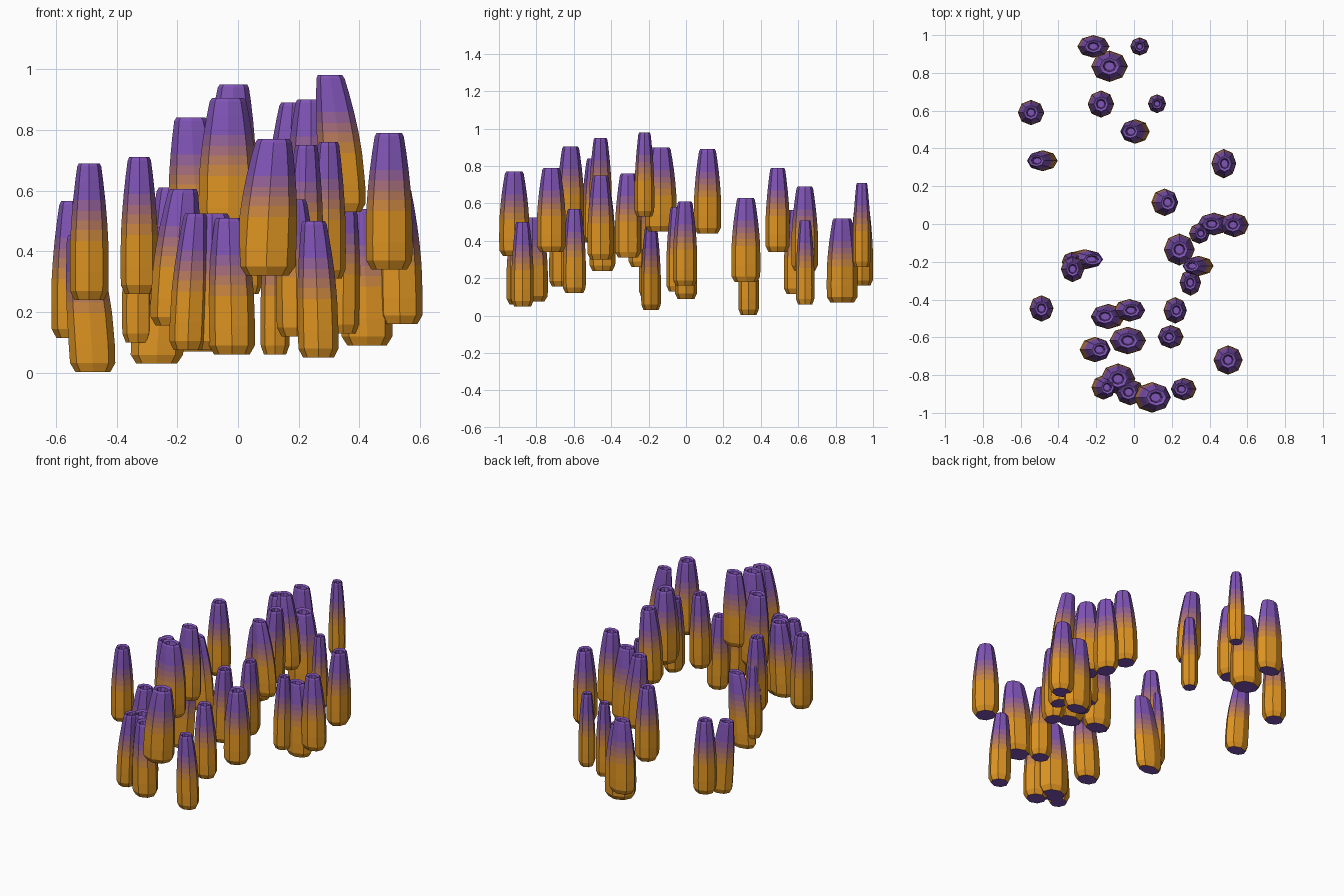
import bpy, bmesh, math

H = 0.45      # every tube has the same height
SIDES = 8

def srgb(c):
    return [(v / 255 / 12.92) if v < 10 else ((v / 255 + 0.055) / 1.055) ** 2.4 for v in c]

# Colours: orange base, blended bands, purple tip
ORANGE, PURPLE = (222, 148, 34), (128, 84, 182)
NAMES = ["orange", "tan_orange", "tan", "mauve_brown", "mauve", "purple"]
mats = []
for i, name in enumerate(NAMES):
    t = i / (len(NAMES) - 1)
    m = bpy.data.materials.new(name)
    m.diffuse_color = (*srgb([a + (b - a) * t for a, b in zip(ORANGE, PURPLE)]), 1)
    mats.append(m)

# Profile: (height fraction, radius fraction, material of the band below the ring)
PROFILE = [(0.0, 0.76, 5), (0.065, 0.98, 0), (0.2, 1.0, 0), (0.43, 0.98, 0),
           (0.51, 0.95, 1), (0.58, 0.92, 2), (0.65, 0.88, 3), (0.73, 0.83, 4),
           (0.87, 0.72, 5), (0.975, 0.62, 5), (1.0, 0.54, 5), (0.985, 0.36, 5),
           (0.90, 0.28, 5)]


def tube(name, x, y, z, rx, ry, lean=0.0):
    """Tapered eight-sided tube with a hollow tip, bending sideways by lean."""
    bm = bmesh.new()
    rings = []
    for t, r, _ in PROFILE:
        cx = x + lean * t ** 1.5
        rings.append([bm.verts.new((cx + rx * r * math.cos(a), y + ry * r * math.sin(a), z + H * t))
                      for a in (2 * math.pi * k / SIDES for k in range(SIDES))])
    bm.faces.new(rings[0][::-1]).material_index = 5      # underside
    for i in range(1, len(rings)):
        lo, hi = rings[i - 1], rings[i]
        for k in range(SIDES):
            n = (k + 1) % SIDES
            bm.faces.new((lo[k], lo[n], hi[n], hi[k])).material_index = PROFILE[i][2]
    bm.faces.new(rings[-1]).material_index = 5           # floor of the hollow
    me = bpy.data.meshes.new(name)
    bm.to_mesh(me)
    bm.free()
    for m in mats:
        me.materials.append(m)
    bpy.context.collection.objects.link(bpy.data.objects.new(name, me))


# Each tube: base x, base y, base z, x radius, y radius, sideways lean
BACK = [
    (-.215, .94, .16, .085, .06), (-.13, .835, .07, .097, .083),
    (.03, .94, .26, .05, .048), (-.545, .59, .115, .07, .067),
    (-.175, .635, .24, .07, .072), (.122, .637, .06, .048, .05),
    (.01, .49, .34, .075, .065, -.03), (-.478, .335, .003, .076, .055, -.04),
    (.475, .32, .18, .066, .078, .005), (.16, .115, .44, .07, .073, .02),
]
MIDDLE = [
    (.425, 0, .09, .085, .06, -.015), (.533, -.005, .16, .076, .065, -.01),
    (.345, -.05, .13, .055, .055, .01), (.24, -.135, .45, .082, .085),
    (.348, -.222, .53, .075, .053, -.045), (.298, -.31, .31, .057, .07),
    (.217, -.457, .30, .062, .07, .008), (-.268, -.187, .03, .088, .053, .05),
    (-.325, -.238, .26, .062, .07), (-.33, -.20, .10, .052, .052),
]
FRONT = [
    (-.49, -.447, .24, .064, .07), (-.135, -.49, .39, .09, .067, -.02),
    (-.025, -.457, .50, .083, .06, .01), (-.033, -.617, .455, .097, .073),
    (-.21, -.665, .155, .08, .067, .03), (.195, -.597, .12, .068, .062, -.01),
    (.498, -.72, .34, .077, .078), (-.085, -.82, .075, .092, .082),
    (-.165, -.865, .075, .062, .065, .025), (-.02, -.89, .06, .077, .07, -.01),
    (.093, -.918, .32, .097, .081, .025), (.265, -.874, .05, .067, .06, -.015),
]
for group, rows in (("back", BACK), ("middle", MIDDLE), ("front", FRONT)):
    for i, row in enumerate(rows):
        tube(f"{group}_tube_{i + 1}", *row)
